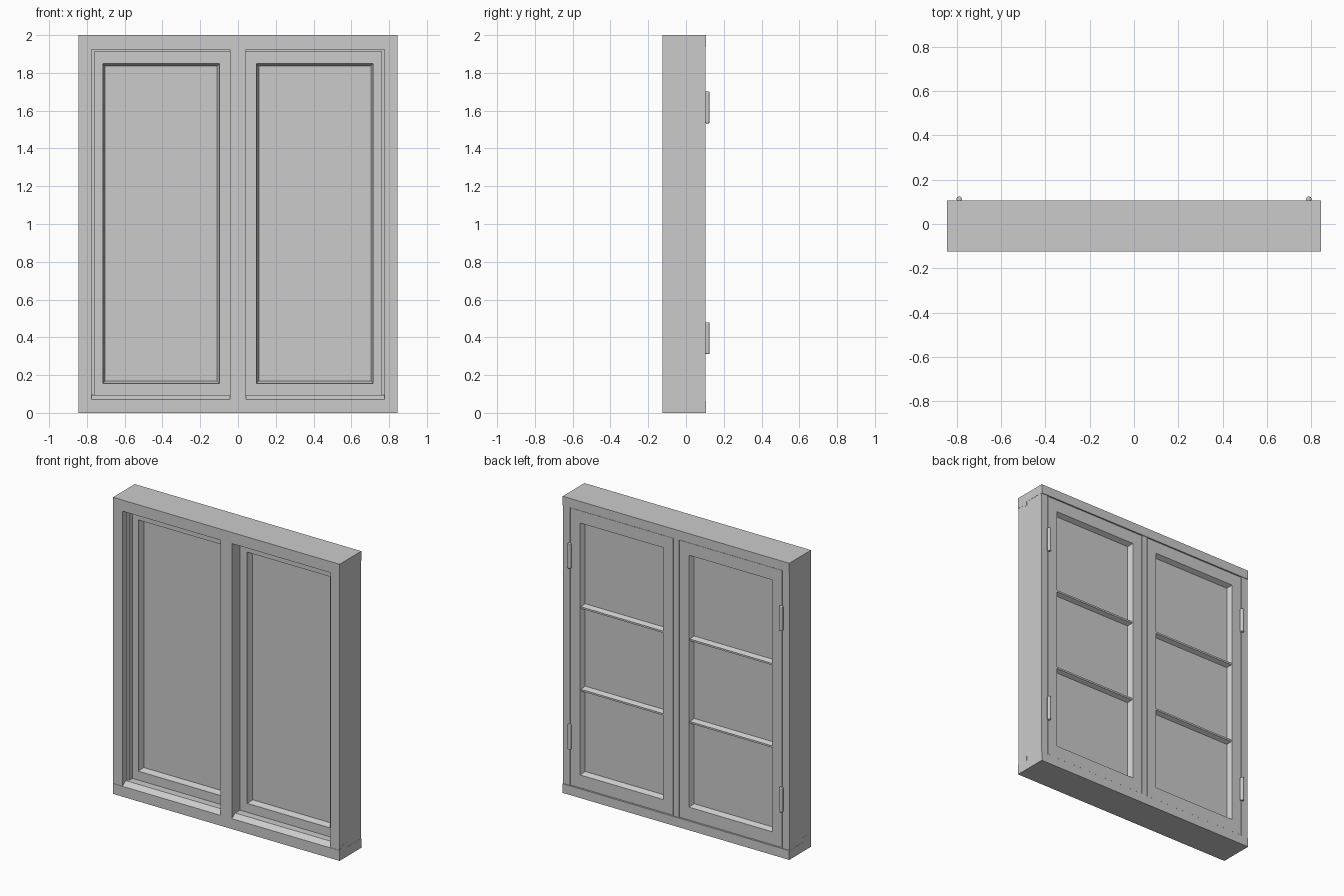
import bpy, bmesh
from mathutils import Vector

cube = bpy.data.objects.get("Cube")
if cube:
    bpy.data.objects.remove(cube)

GREY = (0.6, 0.6, 0.6, 1)
mat = bpy.data.materials.new("grey_paint")
mat.use_nodes = True
mat.diffuse_color = GREY
mat.node_tree.nodes["Principled BSDF"].inputs["Base Color"].default_value = GREY


def finish(name, bm):
    bmesh.ops.recalc_face_normals(bm, faces=bm.faces)
    me = bpy.data.meshes.new(name)
    bm.to_mesh(me)
    bm.free()
    me.materials.append(mat)
    ob = bpy.data.objects.new(name, me)
    bpy.context.collection.objects.link(ob)
    return ob


def extrude(name, points, axis, start, end):
    """Extrude a closed profile along x (y,z points) or z (x,y points)."""
    bm = bmesh.new()
    place = (lambda p: (start, *p)) if axis == "x" else (lambda p: (*p, start))
    face = bm.faces.new([bm.verts.new(place(p)) for p in points])
    out = bmesh.ops.extrude_face_region(bm, geom=[face])
    shift = Vector((end - start, 0, 0)) if axis == "x" else Vector((0, 0, end - start))
    bmesh.ops.translate(bm, vec=shift,
                        verts=[v for v in out["geom"] if isinstance(v, bmesh.types.BMVert)])
    return finish(name, bm)


def ring(name, loops):
    """Mitred rectangular frame from closed loops of (x0, x1, z0, z1, y)."""
    bm = bmesh.new()
    rows = [[bm.verts.new(c) for c in ((x0, y, z0), (x1, y, z0), (x1, y, z1), (x0, y, z1))]
            for x0, x1, z0, z1, y in loops]
    for a, b in zip(rows, rows[1:] + rows[:1]):
        for i in range(4):
            j = (i + 1) % 4
            bm.faces.new((a[i], a[j], b[j], b[i]))
    return finish(name, bm)


W, H = 0.845, 2.0
FRONT, BACK, SASH_FRONT, SASH_BACK = -0.125, 0.107, -0.04, 0.102

# Outer frame rails: sloped sill below, stepped head above
extrude("sill", [(FRONT, 0), (FRONT, 0.07), (-0.09, 0.095), (SASH_FRONT, 0.095),
                 (SASH_FRONT, 0.062), (BACK, 0.062), (BACK, 0)], "x", -W, W)
extrude("head_rail", [(FRONT, H), (FRONT, 1.925), (-0.075, 1.925), (-0.075, 1.912),
                      (SASH_FRONT, 1.912), (SASH_FRONT, 1.938), (BACK, 1.938), (BACK, H)],
        "x", -W, W)

# Centre post, narrower behind the sashes
post = [(0.042, FRONT), (0.042, SASH_FRONT), (0.02, SASH_FRONT), (0.02, SASH_BACK)]
extrude("centre_post", post + [(-x, y) for x, y in reversed(post)], "z", 0.05, 1.95)

SASH = (0.024, 0.789, 0.066, 1.934)
OPEN = (0.11, 0.703, 0.168, 1.836)


def sided(s, rect, y, grow=0.0):
    x0, x1, z0, z1 = rect
    return (s * (x0 - grow), s * (x1 + grow), z0 - grow, z1 + grow, y)


for s, side in ((1, "left"), (-1, "right")):
    # Stepped jamb
    jamb = [(W - 0.001, FRONT + 0.001), (0.775, FRONT + 0.001), (0.775, -0.075),
            (0.76, -0.075), (0.76, SASH_FRONT), (0.793, SASH_FRONT),
            (0.793, SASH_BACK + 0.001), (W - 0.001, SASH_BACK + 0.001)]
    extrude(side + "_jamb", [(s * x, y) for x, y in jamb], "z", 0.05, 1.95)

    # Sash with moulded inner edges on both faces
    ring(side + "_sash", [
        sided(s, SASH, SASH_FRONT), sided(s, OPEN, SASH_FRONT, 0.013),
        sided(s, OPEN, -0.03, 0.011), sided(s, OPEN, -0.004),
        sided(s, OPEN, 0.072), sided(s, OPEN, SASH_BACK, 0.015),
        sided(s, SASH, SASH_BACK)])

    # Opaque pane
    x0, x1, z0, z1 = OPEN
    extrude(side + "_pane", [(0, z0 - 0.01), (0, z1 + 0.01),
                             (0.07, z1 + 0.01), (0.07, z0 - 0.01)],
            "x", s * (x0 - 0.01), s * (x1 + 0.01))

    # Two bevelled glazing bars on the back
    for i in (1, 2):
        z = z0 + (z1 - z0) * i / 3
        extrude(f"{side}_glazing_bar_{i}",
                [(0.068, z - 0.02), (0.098, z - 0.006), (0.098, z + 0.006), (0.068, z + 0.02)],
                "x", s * (x0 - 0.012), s * (x1 + 0.012))

    # Hinge barrels
    for label, z in (("lower", 0.395), ("upper", 1.617)):
        bpy.ops.mesh.primitive_cylinder_add(vertices=20, radius=0.012, depth=0.168,
                                            location=(s * 0.79, 0.113, z))
        hinge = bpy.context.object
        hinge.name = f"{side}_{label}_hinge"
        hinge.data.materials.append(mat)
        bevel = hinge.modifiers.new("rounded_ends", "BEVEL")
        bevel.width, bevel.segments = 0.005, 2
        bpy.ops.object.shade_smooth_by_angle()
